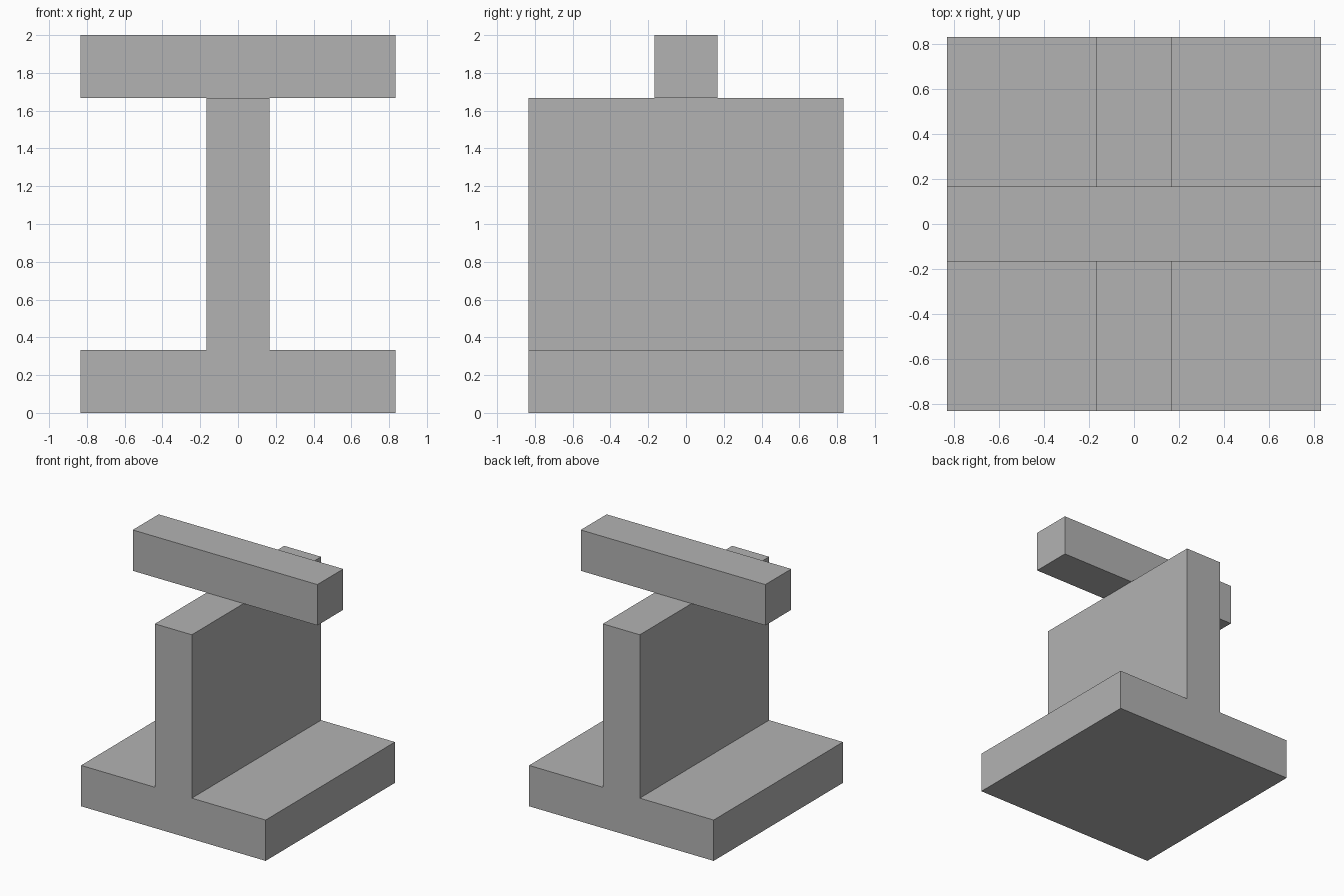
import bpy
import bmesh

UNIT = 1 / 3        # thickness of every slab
HALF = 2.5 * UNIT   # half the footprint

cube = bpy.data.objects.get("Cube")
if cube:
    bpy.data.objects.remove(cube, do_unlink=True)

grey = bpy.data.materials.new("plain grey")
grey.use_nodes = True
colour = (0.45, 0.45, 0.45, 1)
grey.diffuse_color = colour
grey.node_tree.nodes["Principled BSDF"].inputs["Base Color"].default_value = colour


def extrude_profile(name, profile, half_depth):
    """Extrude an x-z outline along y, centred on y = 0."""
    bm = bmesh.new()
    face = bm.faces.new([bm.verts.new((x, -half_depth, z)) for x, z in profile])
    result = bmesh.ops.extrude_face_region(bm, geom=[face])
    moved = [v for v in result["geom"] if isinstance(v, bmesh.types.BMVert)]
    bmesh.ops.translate(bm, verts=moved, vec=(0, 2 * half_depth, 0))
    bmesh.ops.recalc_face_normals(bm, faces=bm.faces)
    mesh = bpy.data.meshes.new(name)
    bm.to_mesh(mesh)
    bm.free()
    mesh.materials.append(grey)
    obj = bpy.data.objects.new(name, mesh)
    bpy.context.collection.objects.link(obj)
    return obj


# Square base and upright wall in one piece
right_side = [(HALF, 0), (HALF, UNIT), (UNIT / 2, UNIT), (UNIT / 2, 5 * UNIT)]
left_side = [(-x, z) for x, z in reversed(right_side)]
extrude_profile("base_and_wall", right_side + left_side, HALF)

# Crossbar lying over the wall
bar = [(-HALF, 5 * UNIT), (HALF, 5 * UNIT), (HALF, 6 * UNIT), (-HALF, 6 * UNIT)]
extrude_profile("crossbar", bar, UNIT / 2)
